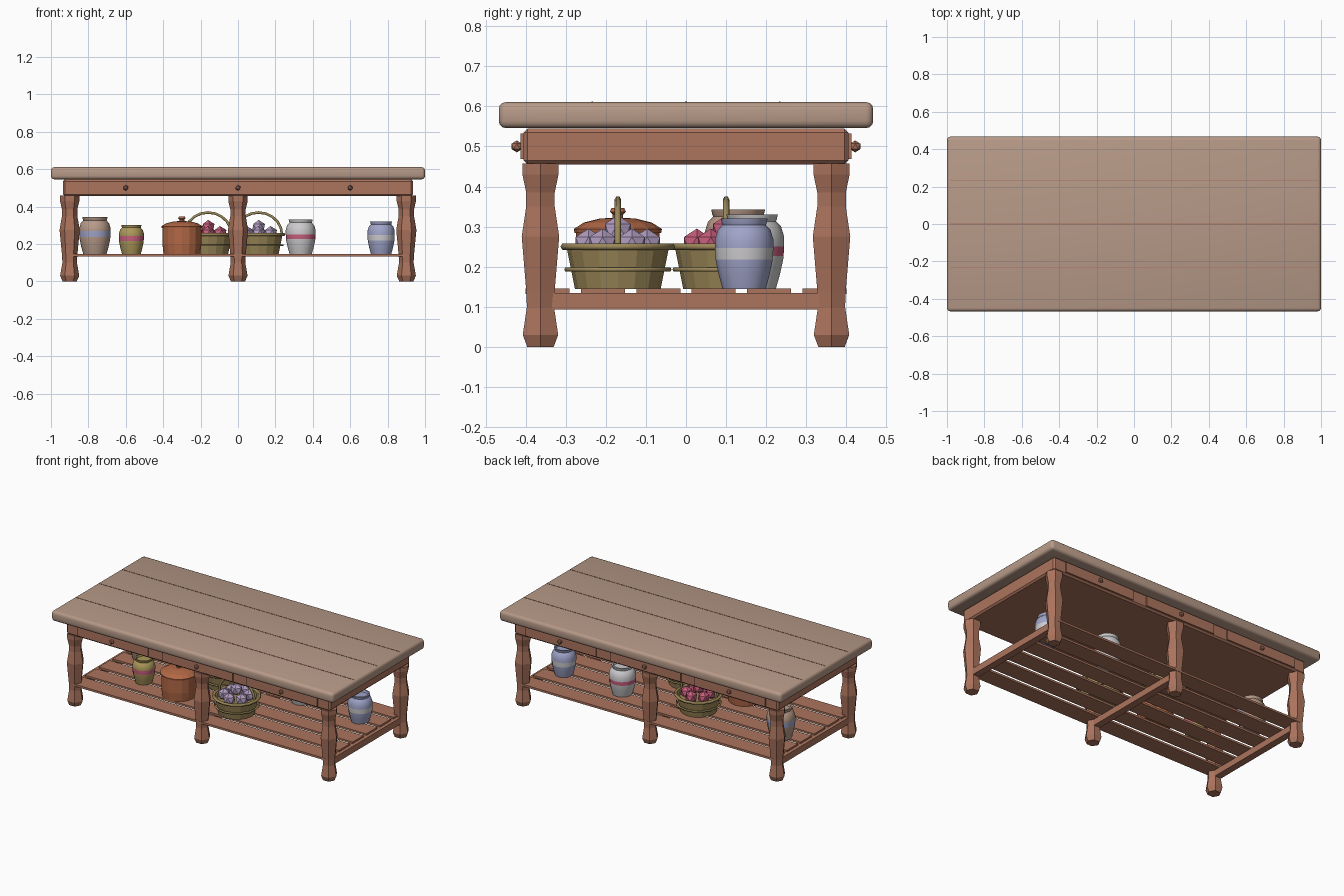
import bpy, bmesh, math
from mathutils import Vector

if "Cube" in bpy.data.objects:
    bpy.data.objects.remove(bpy.data.objects["Cube"])


def colour(name, r, g, b):
    m = bpy.data.materials.new(name)
    lin = [((c / 255 + 0.055) / 1.055) ** 2.4 for c in (r, g, b)]
    m.diffuse_color = (*lin, 1)
    m.use_nodes = True
    m.node_tree.nodes["Principled BSDF"].inputs["Base Color"].default_value = m.diffuse_color
    return m


TAN = colour("tan_wood", 183, 154, 136)
WOOD = colour("red_brown_wood", 172, 116, 93)
COPPER = colour("copper", 178, 104, 70)
OLIVE = colour("wicker", 156, 136, 88)
MUSTARD = colour("mustard_glaze", 172, 152, 90)
PINK = colour("pink", 200, 95, 125)
LILAC = colour("lilac", 178, 158, 194)
BLUE = colour("pale_blue", 160, 164, 200)
WHITE = colour("off_white", 205, 203, 205)


def add(name, bm, mats, smooth=False):
    me = bpy.data.meshes.new(name)
    bm.normal_update()
    bm.to_mesh(me)
    bm.free()
    for m in mats:
        me.materials.append(m)
    ob = bpy.data.objects.new(name, me)
    bpy.context.collection.objects.link(ob)
    if smooth:
        bpy.ops.object.select_all(action='DESELECT')
        ob.select_set(True)
        bpy.context.view_layer.objects.active = ob
        bpy.ops.object.shade_smooth_by_angle(angle=math.radians(35))
    return ob


def box(name, c, s, mat, bevel=0, segs=1, smooth=False):
    bm = bmesh.new()
    bmesh.ops.create_cube(bm, size=1)
    for v in bm.verts:
        v.co = Vector([v.co[i] * s[i] + c[i] for i in range(3)])
    if bevel:
        bmesh.ops.bevel(bm, geom=bm.edges[:], offset=bevel, segments=segs,
                        profile=0.5, affect='EDGES')
    return add(name, bm, [mat], smooth)


def lathe(name, x, y, profile, sides, mats, band=None, smooth=False):
    """Turn an (r, z) profile; faces with centre height inside band use mats[1]."""
    bm = bmesh.new()
    rings = []
    for r, z in profile:
        rings.append([bm.verts.new((x + r * math.cos(2 * math.pi * i / sides),
                                    y + r * math.sin(2 * math.pi * i / sides), z))
                      for i in range(sides)])
    for a, b in zip(rings, rings[1:]):
        for i in range(sides):
            j = (i + 1) % sides
            f = bm.faces.new((a[i], a[j], b[j], b[i]))
            if band and band[0] < f.calc_center_median().z < band[1]:
                f.material_index = 1
    bm.faces.new(rings[0][::-1])
    bm.faces.new(rings[-1])
    return add(name, bm, mats, smooth)


def tube(name, pts, r, mat, closed=False):
    cu = bpy.data.curves.new(name, 'CURVE')
    cu.dimensions = '3D'
    cu.bevel_depth = r
    cu.bevel_resolution = 1
    sp = cu.splines.new('POLY')
    sp.points.add(len(pts) - 1)
    for p, q in zip(sp.points, pts):
        p.co = (*q, 1)
    sp.use_cyclic_u = closed
    cu.materials.append(mat)
    ob = bpy.data.objects.new(name, cu)
    bpy.context.collection.objects.link(ob)


# Tabletop with seams between the planks
box("tabletop", (0, 0, 0.578), (2, 0.934, 0.065), TAN, 0.018, 3, True)
for y in (-0.234, 0, 0.234):
    box("plank_seam", (0, y, 0.6095), (1.97, 0.004, 0.005), WOOD)

# Apron with drawers and knobs on both long sides
box("apron", (0, 0, 0.5), (1.87, 0.81, 0.09), WOOD, 0.01)
for s in (-1, 1):
    for x in (-0.6, 0, 0.6):
        box("drawer_front", (x, s * 0.405, 0.5), (0.5, 0.016, 0.064), WOOD)
        box("knob_stem", (x, s * 0.414, 0.5), (0.012, 0.014, 0.012), WOOD)
        bm = bmesh.new()
        bmesh.ops.create_icosphere(bm, subdivisions=1, radius=0.015)
        bmesh.ops.translate(bm, verts=bm.verts, vec=(x, s * 0.422, 0.5))
        add("drawer_knob", bm, [WOOD])

# Turned legs and the rails joining each pair
LEG = [(0.038, 0), (0.051, 0.03), (0.039, 0.1), (0.041, 0.14), (0.054, 0.275),
       (0.041, 0.35), (0.041, 0.385), (0.052, 0.43), (0.052, 0.458)]
for x in (-0.9, 0, 0.9):
    for s in (-1, 1):
        lathe("leg", x, s * 0.363, LEG, 6, [WOOD])
    box("shelf_rail", (x, 0, 0.114), (0.045, 0.68, 0.042), WOOD)

# Slatted shelf
for i in range(6):
    box("shelf_slat", (0, (i - 2.5) * 0.138, 0.139), (1.8, 0.11, 0.013), WOOD)


# Jars: radius, height and painted band
JAR = [(0.74, 0), (0.87, 0.2), (0.97, 0.4), (1, 0.57), (1, 0.7), (0.9, 0.84),
       (0.74, 0.91), (0.77, 0.94), (0.8, 1), (0.68, 1), (0.62, 0.93)]


def jar(name, x, y, r, h, body, stripe, lo, hi):
    z0 = 0.145
    prof = []
    for (a, b), (c, d) in zip(JAR, JAR[1:] + JAR[-1:]):
        prof.append((a * r, z0 + b * h))
        # cut rings at the band limits
        for t in (lo, hi):
            if b < t < d:
                prof.append(((a + (c - a) * (t - b) / (d - b)) * r, z0 + t * h))
    lathe(name, x, y, prof, 12, [body, stripe],
          (z0 + lo * h, z0 + hi * h), True)


jar("brown_jar", -0.765, 0.13, 0.084, 0.198, TAN, BLUE, 0.46, 0.63)
jar("mustard_jar", -0.57, -0.14, 0.067, 0.156, MUSTARD, PINK, 0.46, 0.63)
jar("white_jar", 0.335, 0.165, 0.08, 0.185, WHITE, PINK, 0.44, 0.57)
jar("blue_jar", 0.765, 0.145, 0.073, 0.175, BLUE, WHITE, 0.42, 0.58)

# Cooking pot and lid
lathe("pot", -0.3, -0.17, [(0.098, 0.145), (0.104, 0.2), (0.104, 0.288)], 16, [COPPER])
lathe("pot_lid", -0.3, -0.17,
      [(0.108, 0.284), (0.11, 0.294), (0.085, 0.31), (0.045, 0.32), (0.013, 0.322),
       (0.013, 0.33), (0.02, 0.337), (0.016, 0.346)], 16, [COPPER])


# Baskets of round fruit with arched handles
def basket(x, y, fruit):
    lathe("basket", x, y, [(0.107, 0.145), (0.128, 0.25), (0.118, 0.25), (0.114, 0.225)],
          16, [OLIVE])
    for r, z, t in ((0.128, 0.193, 0.006), (0.134, 0.25, 0.009)):
        tube("basket_hoop", [(x + r * math.cos(a * math.pi / 8),
                              y + r * math.sin(a * math.pi / 8), z) for a in range(16)],
             t, OLIVE, True)
    tube("basket_handle", [(x + 0.125 * math.cos(a * math.pi / 10), y,
                            0.25 + 0.118 * math.sin(a * math.pi / 10)) for a in range(11)],
         0.008, OLIVE)
    spots = [(0, 0, 0.29)] + [(0.073 * math.cos(a * math.pi / 3 + 0.5),
                               0.073 * math.sin(a * math.pi / 3 + 0.5), 0.257)
                              for a in range(6)]
    for px, py, z in spots:
        bm = bmesh.new()
        bmesh.ops.create_icosphere(bm, subdivisions=1, radius=0.038)
        bmesh.ops.translate(bm, verts=bm.verts, vec=(x + px, y + py, z))
        add("fruit", bm, [fruit])


basket(0.11, -0.17, LILAC)
basket(-0.16, 0.1, PINK)
